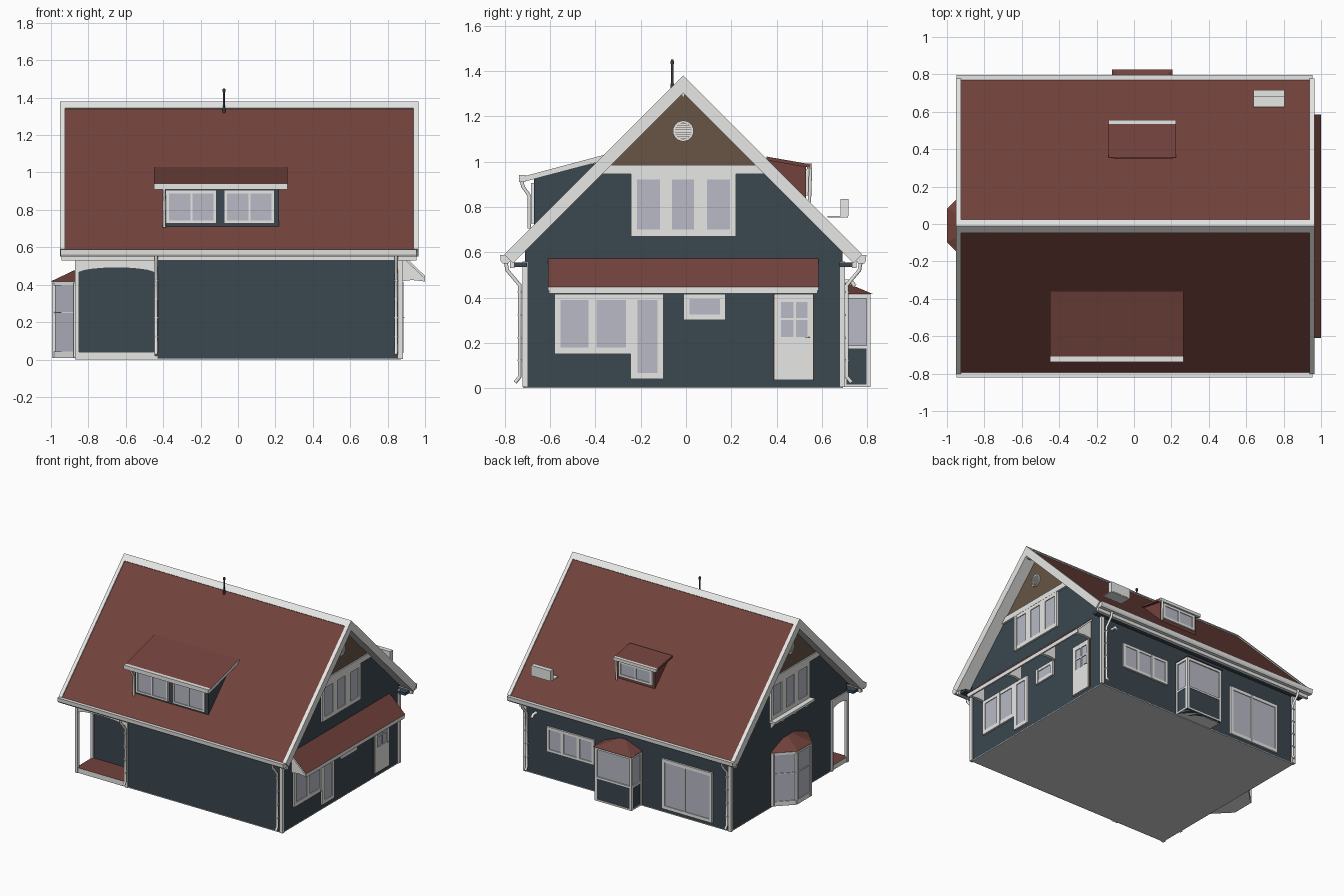
import bpy, bmesh, math

if "Cube" in bpy.data.objects:
    bpy.data.objects.remove(bpy.data.objects["Cube"])


def material(name, r, g, b):
    m = bpy.data.materials.new(name)
    m.diffuse_color = (r, g, b, 1)
    m.use_nodes = True
    m.node_tree.nodes["Principled BSDF"].inputs["Base Color"].default_value = m.diffuse_color
    return m


RED = material("roof red", .168, .054, .045)
NAVY = material("wall navy", .043, .063, .08)
BROWN = material("attic brown", .135, .09, .06)
WHITE = material("trim white", .80, .80, .79)
GLASS = material("window glass", .48, .49, .56)
DARK = material("dark metal", .04, .045, .05)
GREY = material("base grey", .62, .62, .62)
YC, RIDGE = -.012, 1.38     # ridge line position; roof pitch is 45 degrees


def finish(name, bm, mat, other=None):
    """Make the object; with a second colour, upward faces get the first one."""
    bmesh.ops.recalc_face_normals(bm, faces=bm.faces)
    me = bpy.data.meshes.new(name)
    me.materials.append(mat)
    if other:
        me.materials.append(other)
        for f in bm.faces:
            f.material_index = 0 if f.normal.z > .3 else 1
    bm.to_mesh(me)
    bm.free()
    ob = bpy.data.objects.new(name, me)
    bpy.context.collection.objects.link(ob)
    return ob


def loft(name, low, high, mat, other=None):
    bm = bmesh.new()
    a = [bm.verts.new(p) for p in low]
    b = [bm.verts.new(p) for p in high]
    bm.faces.new(a)
    bm.faces.new(b)
    for i in range(len(a)):
        j = (i + 1) % len(a)
        bm.faces.new((a[i], a[j], b[j], b[i]))
    return finish(name, bm, mat, other)


def prism(name, axis, pts, a0, a1, mat, other=None):
    def put(p, a):
        return {"x": (a, *p), "y": (p[0], a, p[1]), "z": (*p, a)}[axis]
    return loft(name, [put(p, a0) for p in pts], [put(p, a1) for p in pts], mat, other)


def box(name, x0, x1, y0, y1, z0, z1, mat, other=None):
    return prism(name, "z", [(x0, y0), (x1, y0), (x1, y1), (x0, y1)], z0, z1, mat, other)


def wbox(name, side, at, u0, u1, d0, d1, z0, z1, mat):
    """Box on a wall: u along the wall, d outward from the wall plane."""
    s = 1 if side[0] == "+" else -1
    a, b = sorted((at + s * d0, at + s * d1))
    if side[1] == "x":
        return box(name, a, b, u0, u1, z0, z1, mat)
    return box(name, u0, u1, a, b, z0, z1, mat)


def window(name, side, at, u, z, cols, rows):
    """Framed window: glass sheet plus white bars around the given panes."""
    wbox(name + "_glass", side, at, u[0] + .005, u[1] - .005, -.005, .008, z[0] + .005, z[1] - .005, GLASS)
    us = [u[0]] + [c for p in cols for c in p] + [u[1]]
    zs = [z[0]] + [r for p in rows for r in p] + [z[1]]
    for i in range(0, len(us), 2):
        wbox(name + "_stile", side, at, us[i], us[i + 1], -.005, .014, z[0], z[1], WHITE)
    for i in range(0, len(zs), 2):
        wbox(name + "_rail", side, at, u[0] + .002, u[1] - .002, -.005, .0135, zs[i], zs[i + 1], WHITE)


def tube(name, pts, r, mat=WHITE):
    cu = bpy.data.curves.new(name, "CURVE")
    cu.dimensions = "3D"
    cu.bevel_depth, cu.bevel_resolution, cu.use_fill_caps = r, 1, True
    sp = cu.splines.new("POLY")
    sp.points.add(len(pts) - 1)
    for p, q in zip(sp.points, pts):
        p.co = (*q, 1)
    tmp = bpy.data.objects.new(name, cu)
    bpy.context.collection.objects.link(tmp)
    me = bpy.data.meshes.new_from_object(tmp.evaluated_get(bpy.context.evaluated_depsgraph_get()))
    bpy.data.objects.remove(tmp)
    me.materials.clear()
    me.materials.append(mat)
    bpy.context.collection.objects.link(bpy.data.objects.new(name, me))


def chevron(name, top, w, t, x0, x1, mat, other=None):
    k = t / 2
    pts = [(YC - w, top - w), (YC, top), (YC + w, top - w),
           (YC + w - k, top - w - k), (YC, top - t), (YC - w + k, top - w - k)]
    return prism(name, "x", pts, x0, x1, mat, other)


# Walls: full section on the right, section with porch recess on the left
box("base_plate", -.862, .872, -.712, .692, 0, .006, GREY)
prism("main_walls", "x", [(-.71, .004), (.69, .004), (.69, .61), (YC, 1.31), (-.71, .61)], -.45, .87, NAVY)
prism("porch_side_walls", "x", [(-.52, .004), (.69, .004), (.69, .61), (YC, 1.31), (-.71, .61),
                                (-.71, .53), (-.52, .53)], -.86, -.45, NAVY)

# Porch floor, posts and arches
box("porch_floor", -.865, -.45, -.715, -.52, .004, .04, RED, WHITE)
for n, x, y in (("corner", -.86, -.708), ("right", -.44, -.708), ("back", -.86, -.525)):
    box("porch_post_" + n, x - .011, x + .011, y - .011, y + .011, 0, .54, WHITE)


def arch(a, b):
    c = [(a + (b - a) * i / 12, .467 + .023 * math.sin(math.pi * i / 12) ** .6) for i in range(13)]
    return c + [(b, .54), (a, .54)]


prism("porch_front_arch", "y", arch(-.85, -.45), -.718, -.70, WHITE)
prism("porch_side_arch", "x", arch(-.70, -.53), -.869, -.851, WHITE)

# Corner boards
for x, y in ((.868, -.71), (.868, .69), (-.858, .69)):
    box("corner_board", x - .014, x + .014, y - .012, y + .012, .004, .56, WHITE)

# Main roof
chevron("main_roof", 1.37, .785, .06, -.93, .945, RED, NAVY)
chevron("ridge_cap", RIDGE, .036, .03, -.94, .955, WHITE)
for x0, x1, a, b in ((-.952, -.925, -.93, -.86), (.938, .965, .87, .945)):
    chevron("barge_board", RIDGE, .79, .078, x0, x1, WHITE)
    chevron("gable_soffit", 1.314, .74, .01, a, b, WHITE)
for s in (-1, 1):
    y = YC + s * .785
    prism("gutter", "x", [(y - .023, .587), (y + .023, .587), (y + .021, .562), (y + .013, .55),
                          (y - .013, .55), (y - .021, .562)], -.95, .955, WHITE)
    a, b = sorted((YC + s * .745, YC + s * .765))
    box("fascia", -.945, .955, a, b, .53, .585, WHITE)
    a, b = sorted((YC + s * .69, YC + s * .746))
    box("eave_soffit", -.92, .935, a, b, .535, .555, NAVY)
    # Downpipes with clips
    for x in ((-.438, .845) if s < 0 else (-.84, .845)):
        w = YC + s * .722
        tube("downpipe", [(x, y, .565), (x, y - s * .008, .52), (x, w, .455), (x, w, .05),
                          (x, w + s * .02, .025)], .0095)
        for z in (.12, .22, .32, .42):
            box("pipe_clip", x - .012, x + .012, w - .0098, w + .0098, z, z + .006, WHITE)

# Gable ends: brown attic, white band, triple window, round vent
for side, at in (("+x", .87), ("-x", -.86)):
    s = 1 if side[0] == "+" else -1
    prism("attic_panel", "x", [(YC - .325, .985), (YC + .325, .985), (YC, 1.31)], at, at + s * .006, BROWN)
    prism("attic_band", "x", [(YC - .38, .945), (YC + .38, .945), (YC + .335, .985), (YC - .335, .985)],
          at, at + s * .015, WHITE)
    window("attic_window", side, at, (-.243, .22), (.67, .95),
           [(-.217, -.115), (-.062, .035), (.093, .195)], [(.70, .92)])
    for n, r, d, m in (("rim", .046, .015, WHITE), ("hole", .037, .0165, BROWN)):
        prism("round_vent_" + n, "x", [(YC + r * math.cos(t * math.pi / 12), 1.135 + r * math.sin(t * math.pi / 12))
                                       for t in range(24)], at, at + s * d, m)
    for i in range(-3, 4):
        w = math.sqrt(.037 ** 2 - (i * .01) ** 2)
        wbox("vent_slat", side, at, YC - w, YC + w, .005, .02, 1.1315 + i * .01, 1.1385 + i * .01, WHITE)
    wbox("gable_drop", side, at, YC - .006, YC + .006, .05, .085, 1.285, 1.33, WHITE)

# Left window shelf with brackets
box("window_shelf", -.91, -.86, -.255, .225, .65, .668, WHITE)
for y in (-.23, -.09, .06, .20):
    prism("shelf_bracket", "y", [(-.86, .655), (-.905, .655), (-.86, .60)], y - .012, y + .012, WHITE)

# Right wall: awning, windows and door
prism("awning", "y", [(.87, .572), (1, .447), (1, .43), (.87, .555)], -.61, .585, RED, WHITE)
box("awning_edge", .988, .999, -.605, .58, .418, .443, WHITE)
for y in (-.585, -.19, .18, .56):
    prism("awning_bracket", "y", [(.87, .56), (.992, .44), (.992, .418), (.93, .425), (.87, .418)],
          y - .012, y + .012, WHITE)
window("kitchen_window", "+x", .87, (-.58, -.245), (.15, .415), [(-.555, -.43), (-.395, -.265)], [(.18, .39)])
window("tall_window", "+x", .87, (-.244, -.10), (.04, .415), [(-.215, -.125)], [(.067, .39)])
window("small_window", "+x", .87, (-.01, .175), (.30, .415), [(.015, .15)], [(.325, .393)])
window("door", "+x", .87, (.39, .56), (.035, .415), [(.42, .475), (.485, .537)], [(.225, .30), (.31, .38)])
for y in (.385, .56):
    box("door_jamb", .865, .878, y, y + .006, .035, .415, BROWN)
tube("door_handle", [(.885, .545, .225), (.892, .545, .225), (.892, .525, .225)], .002, GREY)

# Back wall: window row, sliding door, lamp
window("back_window", "+y", .69, (.285, .685), (.205, .395), [(.305, .405), (.43, .54), (.565, .665)], [(.225, .375)])
window("sliding_door", "+y", .69, (-.71, -.285), (.03, .41), [(-.69, -.485), (-.475, -.31)], [(.055, .385)])
tube("wall_lamp", [(.78, .69, .47), (.78, .73, .47), (.78, .745, .45)], .011)

# Back bay: navy foot, glass, white frame, hipped roof
box("back_bay_foot", -.107, .197, .68, .811, .004, .178, NAVY)
box("back_bay_glass", -.102, .192, .68, .806, .178, .40, GLASS)
for z0, z1 in ((.004, .016), (.174, .188), (.395, .418)):
    box("back_bay_band", -.11, .2, .68, .814, z0, z1, WHITE)
for x in (-.11, .182):
    for y in (.69, .796):
        box("back_bay_post", x, x + .018, y, y + .018, .006, .41, WHITE)
loft("back_bay_roof", [(-.117, .68, .415), (.207, .68, .415), (.207, .826, .415), (-.117, .826, .415)],
     [(.02, .68, .468), (.07, .68, .468), (.07, .70, .468), (.02, .70, .468)], RED)


# Left bay: three-sided glass bay
def bay(g):
    return [(-.85, -.21 - g), (-.87, -.21 - g), (-.985 - g, -.09 - g * .5), (-.985 - g, .075 + g * .5),
            (-.87, .195 + g), (-.85, .195 + g)]


prism("left_bay_glass", "z", bay(0), .03, .40, GLASS)
for z0, z1 in ((.008, .042), (.249, .255), (.395, .42)):
    prism("left_bay_band", "z", bay(.006), z0, z1, WHITE)
for x, y in bay(0)[1:5]:
    box("left_bay_post", x - .009, x + .009, y - .009, y + .009, .01, .41, WHITE)
loft("left_bay_roof", [(x, y, .418) for x, y in bay(.015)],
     [(-.85 - (.03 if 1 < i < 4 else .01), -.01 + (y + .01) * .35, .475) for i, (x, y) in enumerate(bay(0))], RED)

# Front dormer
prism("front_dormer_walls", "x", [(-.67, .70), (-.67, .93), (-.37, 1.0), (-.37, .9)], -.40, .22, NAVY)
prism("front_dormer_roof", "x", [(-.712, .936), (-.36, 1.03), (-.36, 1.005), (-.712, .912)],
      -.45, .265, RED, WHITE)
box("front_dormer_gutter", -.45, .265, -.737, -.708, .91, .94, WHITE)
window("front_dormer_window_left", "-y", -.67, (-.385, -.115), (.727, .905),
       [(-.37, -.255), (-.243, -.13)], [(.742, .888)])
window("front_dormer_window_right", "-y", -.67, (-.075, .195), (.727, .905),
       [(-.06, .055), (.067, .18)], [(.742, .888)])
tube("front_dormer_pipe", [(-.395, -.725, .915), (-.395, -.72, .89), (-.395, -.692, .85), (-.395, -.692, .705)], .009)

# Back dormer
prism("back_dormer_walls", "x", [(.53, .80), (.53, .98), (.34, 1.01), (.34, .9)], -.11, .205, RED)
prism("back_dormer_roof", "x", [(.55, .988), (.355, 1.022), (.355, 1.006), (.55, .972)], -.135, .225, RED)
box("back_dormer_gutter", -.135, .225, .535, .557, .968, .991, WHITE)
window("back_dormer_window", "+y", .53, (-.095, .19), (.85, .968), [(-.075, .04), (.055, .17)], [(.868, .95)])
tube("back_dormer_pipe", [(.205, .55, .975), (.205, .545, .82)], .008)

# Ventilation unit on the back slope, and flue pipe
box("unit_shelf", .64, .805, .625, .715, .754, .759, WHITE)
box("unit_body", .64, .805, .682, .717, .759, .834, WHITE)
tube("flue_pipe", [(-.075, -.06, 1.28), (-.075, -.06, 1.45)], .006, DARK)
tube("flue_cap", [(-.075, -.06, 1.43), (-.075, -.06, 1.445)], .009, DARK)
tube("flue_collar", [(-.075, -.06, 1.32), (-.075, -.06, 1.345)], .009, DARK)
